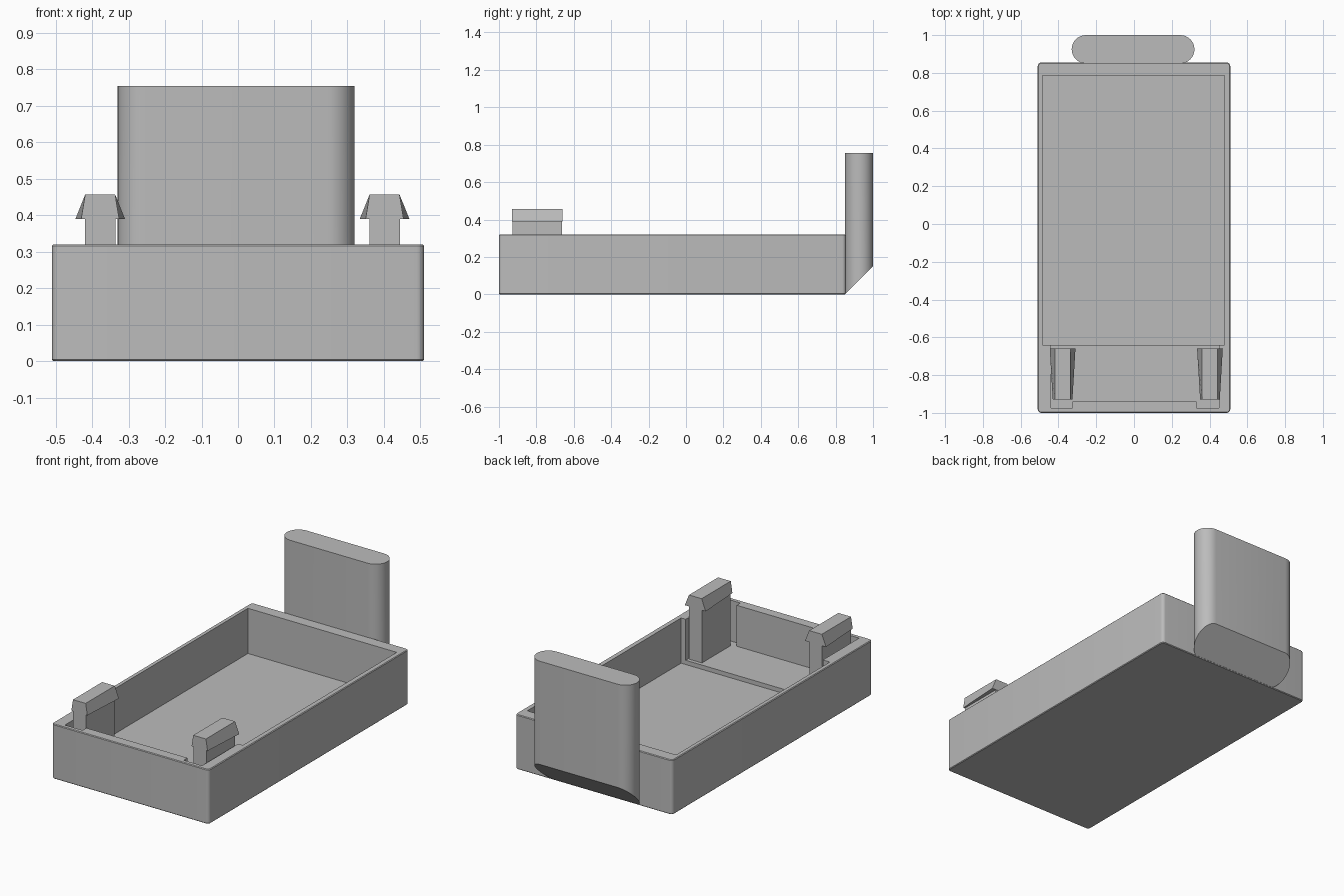
import bpy, bmesh, math

cube = bpy.data.objects.get("Cube")
if cube:
    bpy.data.objects.remove(cube, do_unlink=True)

GREY = (0.5, 0.5, 0.5, 1)
plastic = bpy.data.materials.new("grey plastic")
plastic.use_nodes = True
plastic.diffuse_color = GREY
plastic.node_tree.nodes["Principled BSDF"].inputs["Base Color"].default_value = GREY


def make(name, bm):
    bmesh.ops.recalc_face_normals(bm, faces=bm.faces)
    mesh = bpy.data.meshes.new(name)
    bm.to_mesh(mesh)
    bm.free()
    mesh.materials.append(plastic)
    ob = bpy.data.objects.new(name, mesh)
    bpy.context.collection.objects.link(ob)
    return ob


def box(x0, x1, y0, y1, z0, z1):
    bm = bmesh.new()
    bmesh.ops.create_cube(bm, size=1)
    for v in bm.verts:
        v.co.x = x1 if v.co.x > 0 else x0
        v.co.y = y1 if v.co.y > 0 else y0
        v.co.z = z1 if v.co.z > 0 else z0
    return bm


def loft(rings):
    """Closed solid through cross-sections with equal point counts."""
    bm = bmesh.new()
    loops = [[bm.verts.new(p) for p in ring] for ring in rings]
    n = len(loops[0])
    for a, b in zip(loops, loops[1:]):
        for i in range(n):
            j = (i + 1) % n
            bm.faces.new((a[i], a[j], b[j], b[i]))
    bm.faces.new(loops[0])
    bm.faces.new(loops[-1])
    return bm


def smooth(ob):
    bpy.ops.object.select_all(action='DESELECT')
    ob.select_set(True)
    bpy.context.view_layer.objects.active = ob
    bpy.ops.object.shade_smooth_by_angle(angle=math.radians(35))


# Tray shell with softly rounded corners and edges
HALF, FRONT, BACK, RIM = 0.51, -1, 0.855, 0.32
bm = box(-HALF, HALF, FRONT, BACK, 0, RIM)
upright = [e for e in bm.edges if abs(e.verts[0].co.z - e.verts[1].co.z) > 0.1]
bmesh.ops.bevel(bm, geom=upright, offset=0.02, segments=5, profile=0.5, affect='EDGES')
rims = [e for e in bm.edges if abs(e.verts[0].co.z - e.verts[1].co.z) < 0.001]
bmesh.ops.bevel(bm, geom=rims, offset=0.004, segments=1, affect='EDGES')
tray = make("tray", bm)

# Hollow: main well, shallower front well, and two clip pockets
hollows = [
    (-0.485, 0.48, -0.64, 0.785, 0.055),
    (-0.44, 0.45, -0.94, -0.6, 0.08),
    (-0.44, -0.325, -0.975, -0.7, 0.08),
    (0.33, 0.45, -0.975, -0.7, 0.08),
]
for x0, x1, y0, y1, floor in hollows:
    cutter = make("cutter", box(x0, x1, y0, y1, floor, 0.6))
    mod = tray.modifiers.new("hollow", 'BOOLEAN')
    mod.operation = 'DIFFERENCE'
    mod.solver = 'EXACT'
    mod.object = cutter
    bpy.context.view_layer.objects.active = tray
    bpy.ops.object.modifier_apply(modifier=mod.name)
    bpy.data.objects.remove(cutter, do_unlink=True)
smooth(tray)

# Snap clips: upright tongue with barbs that flare toward the back
for side, cx in (("right", -0.378), ("left", 0.402)):
    make(side + "_clip_stem", box(cx - 0.042, cx + 0.042, -0.927, -0.662, 0.07, 0.40))
    rings = []
    for y, flare in ((-0.93, 0.010), (-0.66, 0.026)):
        low, top = 0.042 + flare, 0.041
        rings.append([(cx - low, y, 0.39), (cx + low, y, 0.39),
                      (cx + top, y, 0.457), (cx - top, y, 0.457)])
    make(side + "_clip_barb", loft(rings))

# Back handle: round-ended slab with a slanted underside
RADIUS, MID_Y, MID_X, REACH = 0.075, 0.925, -0.005, 0.25
outline = []
for sign, start in ((1, -90), (-1, 90)):
    for i in range(17):
        a = math.radians(start + i * 180 / 16)
        outline.append((MID_X + sign * REACH + RADIUS * math.cos(a),
                        MID_Y + RADIUS * math.sin(a)))
slant = [(x, y, y - (MID_Y - RADIUS)) for x, y in outline]
flat = [(x, y, 0.755) for x, y in outline]
smooth(make("handle", loft([slant, flat])))
